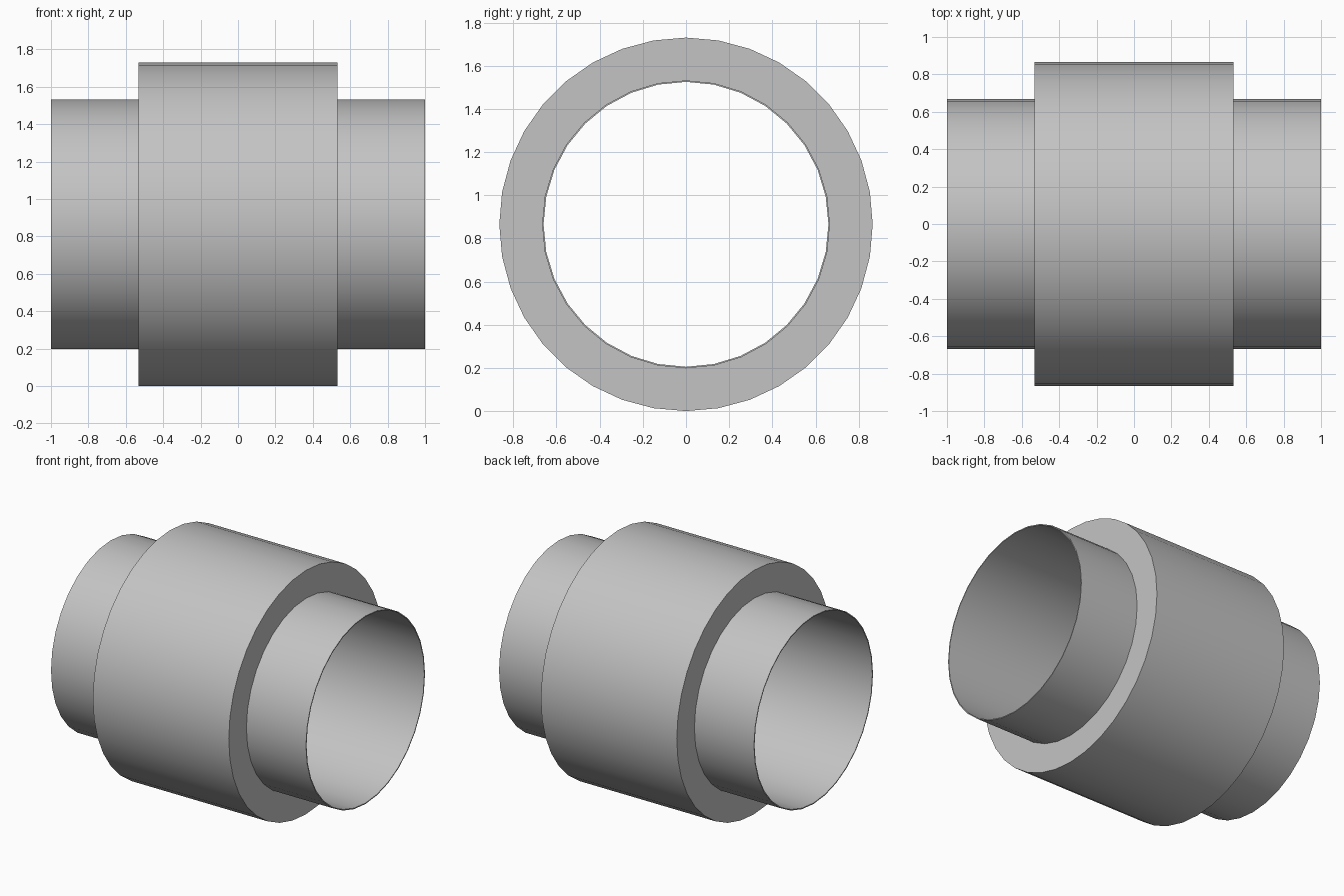
import bpy
import bmesh
from math import pi, radians
from mathutils import Matrix

cube = bpy.data.objects.get("Cube")
if cube:
    bpy.data.objects.remove(cube, do_unlink=True)

AXIS_HEIGHT = 0.865

# One grey for the whole fitting
grey = bpy.data.materials.new("light grey")
colour = (0.55, 0.55, 0.55, 1)
grey.diffuse_color = colour
grey.use_nodes = True
grey.node_tree.nodes["Principled BSDF"].inputs["Base Color"].default_value = colour


def hollow_cylinder(name, outer, inner, half_length, sides):
    """Ring profile spun around the x axis."""
    bm = bmesh.new()
    corners = [(-half_length, outer), (half_length, outer),
               (half_length, inner), (-half_length, inner)]
    verts = [bm.verts.new((x, 0, r)) for x, r in corners]
    edges = [bm.edges.new((verts[i], verts[(i + 1) % 4])) for i in range(4)]
    bmesh.ops.spin(bm, geom=verts + edges, cent=(0, 0, 0), axis=(1, 0, 0),
                   angle=2 * pi, steps=sides, use_merge=True)
    bmesh.ops.remove_doubles(bm, verts=bm.verts, dist=0.0005)
    bmesh.ops.recalc_face_normals(bm, faces=bm.faces)
    bm.transform(Matrix.Translation((0, 0, AXIS_HEIGHT)))
    mesh = bpy.data.meshes.new(name)
    bm.to_mesh(mesh)
    bm.free()
    mesh.materials.append(grey)
    obj = bpy.data.objects.new(name, mesh)
    bpy.context.collection.objects.link(obj)
    bpy.ops.object.select_all(action="DESELECT")
    obj.select_set(True)
    bpy.context.view_layer.objects.active = obj
    bpy.ops.object.shade_smooth_by_angle(angle=radians(30))
    return obj


# Thin-walled pipe running the full length
hollow_cylinder("inner_pipe", 0.667, 0.66, 1.0, 32)

# Thick sleeve around the middle, its bore buried in the pipe wall
hollow_cylinder("outer_sleeve", 0.865, 0.6635, 0.533, 36)
